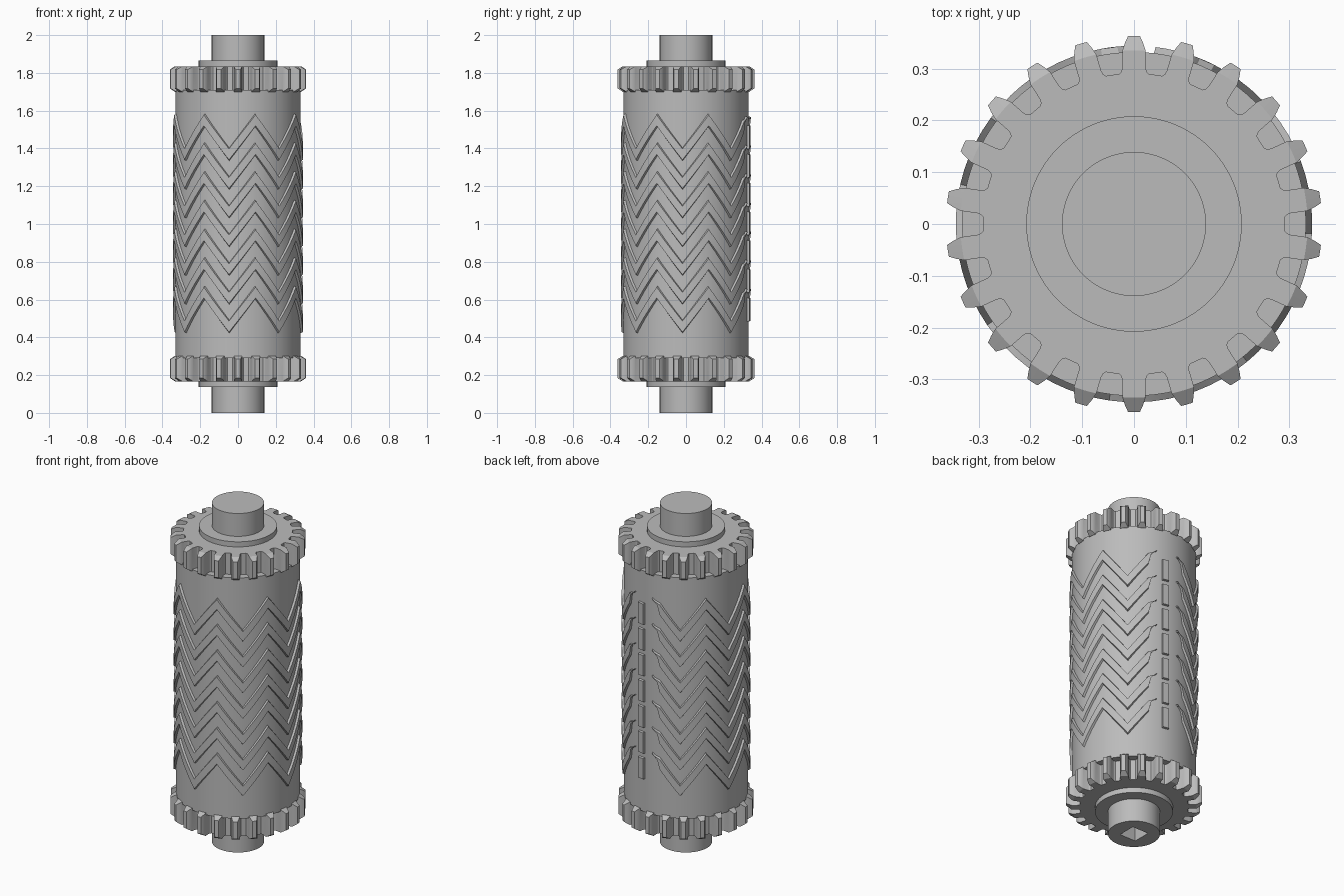
import bpy, bmesh, math
from math import pi, sin, cos, radians
from mathutils import Matrix

if "Cube" in bpy.data.objects:
    bpy.data.objects.remove(bpy.data.objects["Cube"], do_unlink=True)

# One plain grey for everything
steel = bpy.data.materials.new("steel grey")
steel.use_nodes = True
GREY = (0.5, 0.5, 0.5, 1)
steel.diffuse_color = GREY
steel.node_tree.nodes["Principled BSDF"].inputs["Base Color"].default_value = GREY


def finish(bm, name):
    """Turn a bmesh into a named object."""
    bmesh.ops.recalc_face_normals(bm, faces=bm.faces[:])
    mesh = bpy.data.meshes.new(name)
    bm.to_mesh(mesh)
    bm.free()
    mesh.materials.append(steel)
    ob = bpy.data.objects.new(name, mesh)
    bpy.context.scene.collection.objects.link(ob)
    return ob


def smooth(ob):
    bpy.ops.object.select_all(action='DESELECT')
    ob.select_set(True)
    bpy.context.view_layer.objects.active = ob
    bpy.ops.object.shade_smooth_by_angle(angle=radians(30))


def boolean(ob, cutter, operation):
    """Apply a boolean and remove the cutter."""
    mod = ob.modifiers.new("cut", 'BOOLEAN')
    mod.operation, mod.object, mod.solver = operation, cutter, 'EXACT'
    bpy.ops.object.select_all(action='DESELECT')
    ob.select_set(True)
    bpy.context.view_layer.objects.active = ob
    bpy.ops.object.modifier_apply(modifier=mod.name)
    bpy.data.objects.remove(cutter, do_unlink=True)


def loft(name, loops):
    """Solid through matching closed loops, capped at both ends."""
    bm = bmesh.new()
    rows = [[bm.verts.new(p) for p in loop] for loop in loops]
    n = len(rows[0])
    for a, b in zip(rows, rows[1:]):
        for i in range(n):
            j = (i + 1) % n
            bm.faces.new((a[i], a[j], b[j], b[i]))
    bm.faces.new(rows[0])
    bm.faces.new(rows[-1])
    return finish(bm, name)


def lathe(name, profile, segs=96):
    return loft(name, [[(r * cos(2 * pi * i / segs), r * sin(2 * pi * i / segs), z)
                        for i in range(segs)] for r, z in profile])


# Shaft with a square drive socket in its lower end
shaft = lathe("shaft", [(0.139, 0), (0.139, 2)])
bm = bmesh.new()
bmesh.ops.create_cube(bm, size=1, matrix=Matrix.Diagonal((0.106, 0.106, 0.3, 1)))
boolean(shaft, finish(bm, "socket_cutter"), 'DIFFERENCE')
smooth(shaft)

# Roller body and the two collars
smooth(lathe("roller_body", [(0.332, 0.29), (0.332, 1.71)]))
for name, lo, hi in (("lower_collar", 0.137, 0.18), ("upper_collar", 1.82, 1.865)):
    smooth(lathe(name, [(0.208, lo), (0.208, hi)]))

# Gears: tooth outline (radius, half width) repeated, tips chamfered
TEETH = 22
PITCH = 2 * pi / TEETH
FLANK = [(0.291, 0.0285), (0.295, 0.0245), (0.302, 0.0225), (0.335, 0.0225),
         (0.350, 0.0175), (0.364, 0.011)]


def gear(name, lo, hi):
    outline = []
    for k in range(TEETH):
        mid = pi / 2 + k * PITCH
        for side, flank in ((-1, FLANK), (1, FLANK[::-1])):
            outline += [(r * cos(mid + side * w / r), r * sin(mid + side * w / r))
                        for r, w in flank]
    ob = loft(name, [[(x, y, z) for x, y in outline] for z in (lo, hi)])
    c = 0.018
    # the chamfer envelope overshoots the gear ends a little
    tip, edge, over = 0.363, 0.335, 0.0155
    env = lathe(name + "_envelope", [(edge - over, lo - 0.01), (tip, lo + c),
                                     (tip, hi - c), (edge - over, hi + 0.01)], 132)
    boolean(ob, env, 'INTERSECT')
    smooth(ob)


gear("lower_gear", 0.167, 0.302)
gear("upper_gear", 1.70, 1.835)

# Raised treads, laid out flat as (arc, z) columns and wrapped on the body
BASE_R, TOP_R = 0.328, 0.344


def wrap(p, r):
    a = p[0] / TOP_R
    return (r * cos(a), r * sin(a), p[1])


def tread(bm, base, top):
    """base and top: lists of (low, high) point pairs along the strip."""
    rows = [[bm.verts.new(wrap(p, r)) for p, r in
             ((b[0], BASE_R), (t[0], TOP_R), (t[1], TOP_R), (b[1], BASE_R))]
            for b, t in zip(base, top)]
    for a, b in zip(rows, rows[1:]):
        for i in range(4):
            j = (i + 1) % 4
            bm.faces.new((a[i], b[i], b[j], a[j]))
    bm.faces.new(rows[0])
    bm.faces.new(rows[-1])


START, END, LEGS, STEPS = radians(96), radians(428), 14, 5
LEG = (END - START) / LEGS * TOP_R
RISE = 0.18
ROWS, ROW_PITCH = 7, 0.152


def zigzag(zc, width):
    """Columns of a zigzag strip with rounded ends."""
    length = math.hypot(LEG, RISE)
    dx, dz = LEG / length, RISE / length
    half_h = width / 2 / dx
    cols = []
    for i in range(1, LEGS * STEPS):
        t = i / STEPS
        s = START * TOP_R + t * LEG
        z = zc + RISE * (abs(t % 2 - 1) - 0.5)
        cols.append(((s, z - half_h), (s, z + half_h)))

    def cap(s, sign):
        out = []
        for deg in (84, 60, 35, 0):
            o, n = width / 2 * sin(radians(deg)), width / 2 * cos(radians(deg))
            cx, cz = s + sign * o * dx, zc + RISE / 2 + o * dz
            nx = -sign * n * dz
            out.append(((cx + nx, cz - n * dx), (cx - nx, cz + n * dx)))
        return out

    return cap(START * TOP_R, -1) + cols + cap(END * TOP_R, 1)[::-1]


def bar(zc, width, length):
    mid = radians(80) * TOP_R
    return [((mid + width * f, zc - length / 2), (mid + width * f, zc + length / 2))
            for f in (-0.5, 0, 0.5)]


chevrons, bars = bmesh.new(), bmesh.new()
for i in range(ROWS):
    z = 1.003 + (i - (ROWS - 1) / 2) * ROW_PITCH
    tread(chevrons, zigzag(z, 0.045), zigzag(z, 0.036))
    tread(bars, bar(z, 0.042, 0.128), bar(z, 0.036, 0.122))
smooth(finish(chevrons, "chevron_treads"))
smooth(finish(bars, "seam_bars"))
